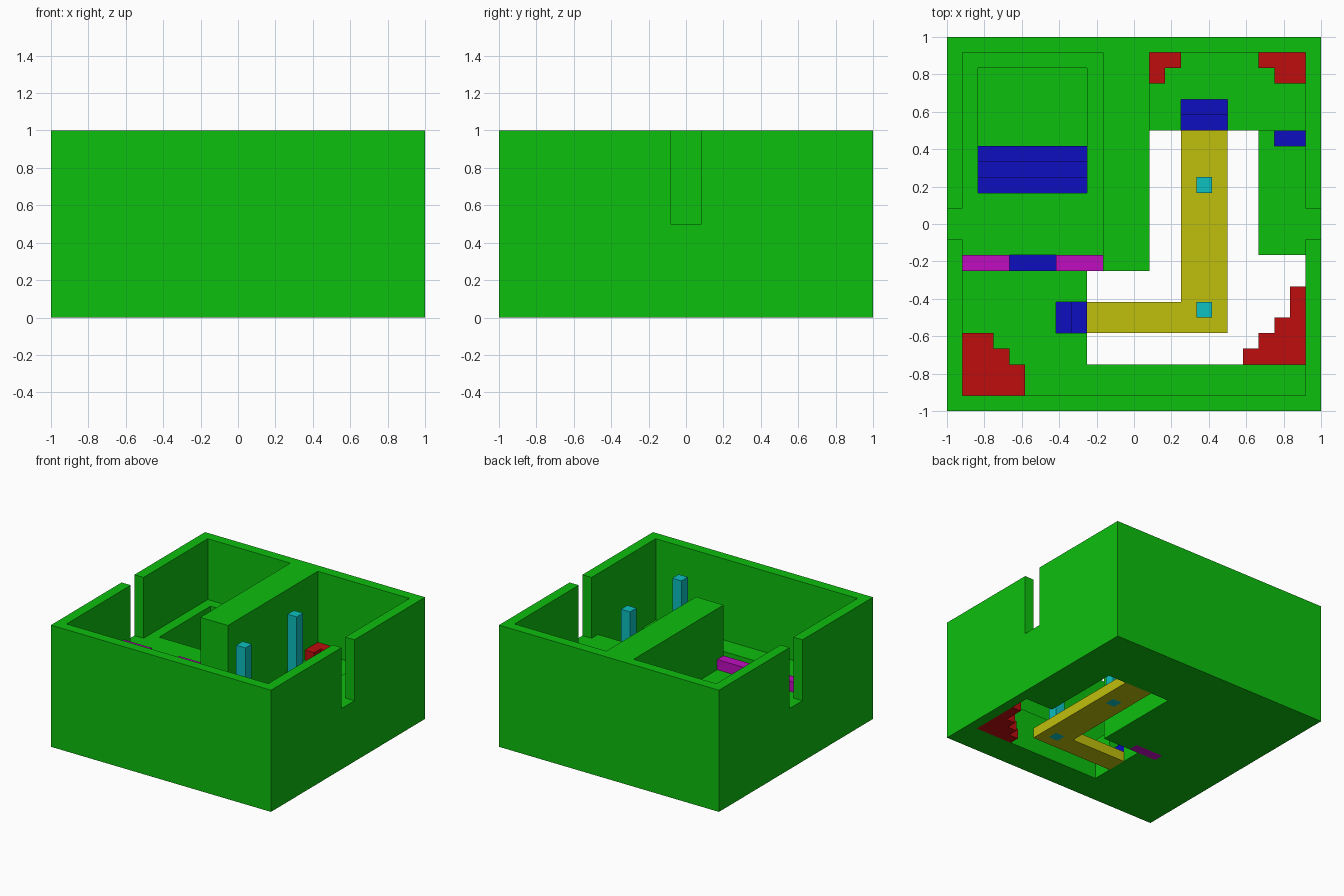
import bpy, bmesh

if "Cube" in bpy.data.objects:
    bpy.data.objects.remove(bpy.data.objects["Cube"])

U = 1 / 12          # block size; the model is 24 x 24 x 12 blocks
HI, LO = 0.523, 0.004
COLOURS = {"green": (LO, HI, LO), "blue": (LO, LO, HI), "yellow": (HI, HI, LO),
           "red": (HI, LO, LO), "magenta": (HI, LO, HI), "cyan": (LO, HI, HI)}
mats = {}
for name, rgb in COLOURS.items():
    m = bpy.data.materials.new(name)
    m.use_nodes = True
    m.diffuse_color = (*rgb, 1)
    m.node_tree.nodes["Principled BSDF"].inputs["Base Color"].default_value = (*rgb, 1)
    mats[name] = m

owner = {}          # block -> part name
part_colour = {}


def fill(part, colour, x0, x1, y0, y1, z0, z1):
    part_colour[part] = colour
    for x in range(x0, x1):
        for y in range(y0, y1):
            for z in range(z0, z1):
                owner[x, y, z] = part


def carve(x0, x1, y0, y1, z0, z1=12):
    for x in range(x0, x1):
        for y in range(y0, y1):
            for z in range(z0, z1):
                owner.pop((x, y, z), None)


def step(part, x0, x1, y0, y1, top):
    """Blue step with open space above it."""
    carve(x0, x1, y0, y1, top)
    fill(part, "blue", x0, x1, y0, y1, top - 1, top)


# Building shell: solid block with rooms, pit, floor opening and doorways cut out
fill("building_shell", "green", 0, 24, 0, 24, 0, 12)
carve(1, 10, 9, 23, 6)        # west room
carve(1, 23, 1, 9, 4)         # south room
carve(13, 23, 9, 18, 6)       # east platform
carve(13, 23, 18, 23, 4)      # north room
carve(2, 9, 14, 22, 2)        # sunken pit
carve(9, 23, 3, 9, 0)         # floor opening, south part
carve(13, 20, 9, 18, 0)       # floor opening, north part
carve(20, 23, 9, 10, 0)
carve(0, 1, 11, 13, 6)        # west doorway
carve(23, 24, 11, 13, 6)      # east doorway

# Walkway across the opening, with pillars
fill("walkway", "yellow", 9, 18, 5, 7, 0, 1)
fill("walkway", "yellow", 15, 18, 5, 18, 0, 1)
fill("south_pillar", "cyan", 16, 17, 6, 7, 0, 12)
fill("north_pillar", "cyan", 16, 17, 14, 15, 0, 12)

# Stairs
for i in range(3):
    step("pit_stairs", 2, 9, 14 + i, 15 + i, 5 - i)
for i in range(2):
    step("north_stairs", 15, 18, 18 + i, 19 + i, 2 + i)
    step("south_stairs", 8 - i, 9 - i, 5, 7, 2 + i)
step("east_step", 21, 23, 17, 18, 5)
step("west_step", 4, 7, 9, 10, 5)

# Low railings beside the west step
fill("west_railing", "magenta", 1, 4, 9, 10, 6, 7)
fill("middle_railing", "magenta", 7, 10, 9, 10, 0, 7)

# Stepped rubble in the corners: rows of (x0, x1, y0, y1)
rubble = {
    "southwest_rubble": (4, [(1, 5, 1, 3), (1, 4, 3, 4), (1, 3, 4, 5)]),
    "northwest_rubble": (4, [(13, 15, 22, 23), (13, 14, 21, 22)]),
    "northeast_rubble": (4, [(20, 23, 22, 23), (21, 23, 21, 22)]),
    "southeast_rubble": (0, [(19, 23, 3, 4), (20, 23, 4, 5),
                             (21, 23, 5, 6), (22, 23, 6, 8)]),
}
for part, (z, rows) in rubble.items():
    for row in rows:
        fill(part, "red", *row, z, z + 1)


# Turn each part into a mesh of its exposed faces
def build(part, colour):
    bm = bmesh.new()
    verts = {}

    def vert(p):
        if p not in verts:
            verts[p] = bm.verts.new(((p[0] - 12) * U, (p[1] - 12) * U, p[2] * U))
        return verts[p]

    for cell, who in owner.items():
        if who != part:
            continue
        for axis in range(3):
            a, b = (axis + 1) % 3, (axis + 2) % 3
            for side in (0, 1):
                n = list(cell)
                n[axis] += 2 * side - 1
                if tuple(n) in owner:
                    continue
                quad = []
                for da, db in ((0, 0), (1, 0), (1, 1), (0, 1)):
                    p = list(cell)
                    p[axis] += side
                    p[a] += da
                    p[b] += db
                    quad.append(vert(tuple(p)))
                bm.faces.new(quad if side else quad[::-1])
    bmesh.ops.dissolve_limit(bm, angle_limit=0.01, verts=bm.verts[:], edges=bm.edges[:])
    me = bpy.data.meshes.new(part)
    bm.to_mesh(me)
    bm.free()
    me.materials.append(mats[colour])
    bpy.context.collection.objects.link(bpy.data.objects.new(part, me))


for part, colour in part_colour.items():
    build(part, colour)
